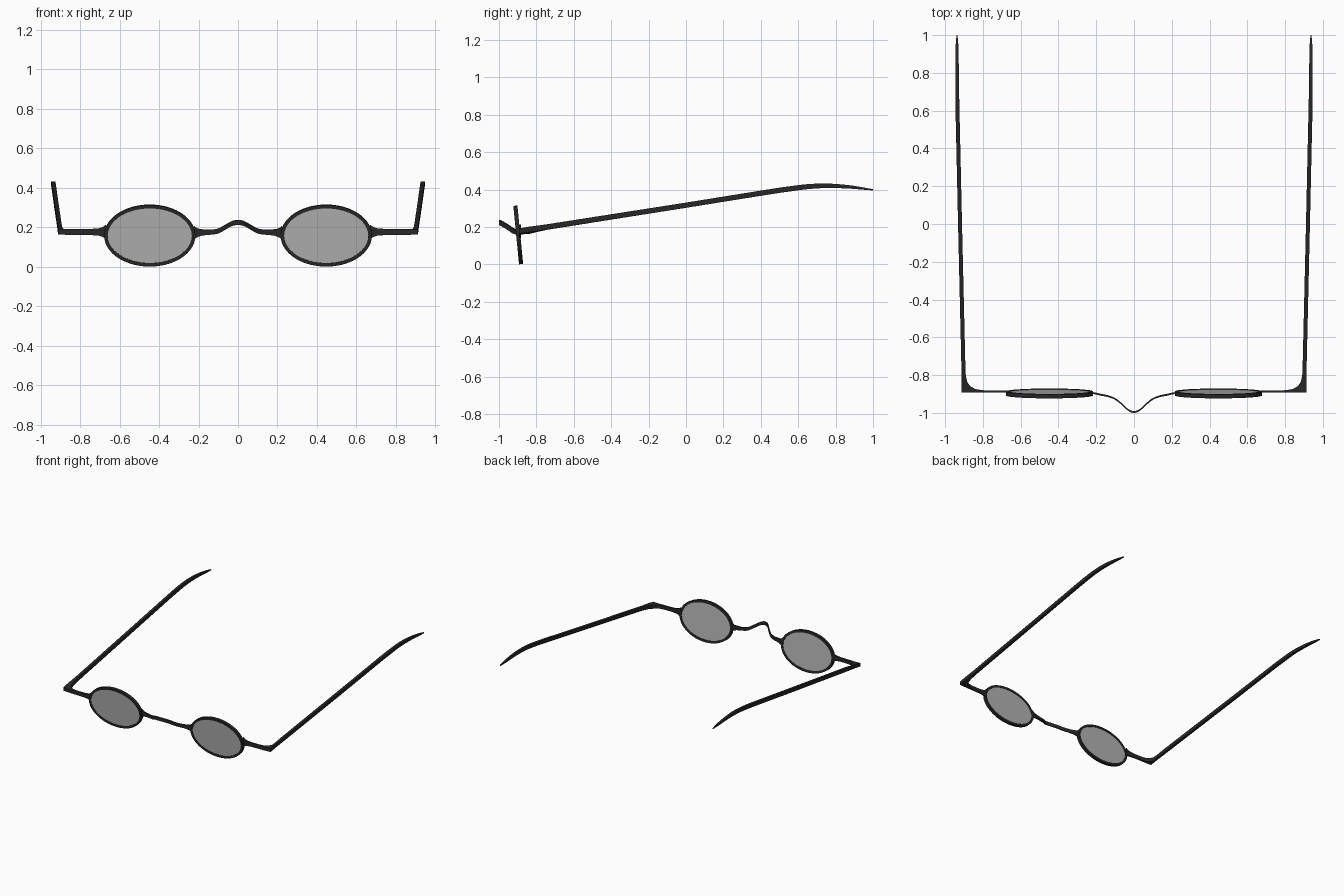
import bpy, bmesh, math
from mathutils import Vector, Matrix

if "Cube" in bpy.data.objects:
    bpy.data.objects.remove(bpy.data.objects["Cube"])


def material(name, color):
    m = bpy.data.materials.new(name)
    m.diffuse_color = color
    m.use_nodes = True
    m.node_tree.nodes["Principled BSDF"].inputs["Base Color"].default_value = m.diffuse_color
    return m


FRAME = material("dark_frame", (0.02, 0.02, 0.02, 1))
TINT = material("grey_lens", (0.45, 0.45, 0.45, 1))


def finish(name, bm, mat, mirror=True):
    bmesh.ops.recalc_face_normals(bm, faces=bm.faces)
    me = bpy.data.meshes.new(name)
    bm.to_mesh(me)
    bm.free()
    me.materials.append(mat)
    ob = bpy.data.objects.new(name, me)
    bpy.context.collection.objects.link(ob)
    if mirror:
        ob.modifiers.new("mirror", 'MIRROR').use_mirror_merge = False
    bpy.ops.object.select_all(action='DESELECT')
    ob.select_set(True)
    bpy.context.view_layer.objects.active = ob
    bpy.ops.object.shade_smooth_by_angle(angle=math.radians(35))
    return ob


def smooth_rows(rows, n):
    """Catmull-Rom interpolation between rows of numbers."""
    out = []
    for i in range(len(rows) - 1):
        a, b = rows[max(i - 1, 0)], rows[i]
        c, d = rows[i + 1], rows[min(i + 2, len(rows) - 1)]
        for k in range(n):
            t = k / n
            out.append([0.5 * (2*q + (r - p)*t + (2*p - 5*q + 4*r - s)*t*t
                               + (3*q - p - 3*r + s)*t**3)
                        for p, q, r, s in zip(a, b, c, d)])
    return out + [rows[-1]]


def strip(name, rows, mirror):
    """Rectangular bar; each row: outer x, y, inner x, y, mid z, height."""
    bm = bmesh.new()
    loops = []
    for ox, oy, ix, iy, z, h in rows:
        loops.append([bm.verts.new(p) for p in (
            (ox, oy, z - h/2), (ox, oy, z + h/2),
            (ix, iy, z + h/2), (ix, iy, z - h/2))])
    for a, b in zip(loops, loops[1:]):
        for j in range(4):
            k = (j + 1) % 4
            bm.faces.new((a[j], a[k], b[k], b[j]))
    bm.faces.new(loops[0])
    bm.faces.new(loops[-1])
    return finish(name, bm, FRAME, mirror)


# Rims and lenses, leaning slightly forward at the top
N, RX, RZ, WALL, HALF = 72, 0.231, 0.157, 0.018, 0.011
PLACE = Matrix.Translation((0.447, -0.897, 0.158)) @ Matrix.Rotation(math.radians(5.6), 4, 'X')


def oval(bm, inset, y):
    return [bm.verts.new(PLACE @ Vector(((RX - inset) * math.cos(2*math.pi*i/N), y,
                                         (RZ - inset) * math.sin(2*math.pi*i/N))))
            for i in range(N)]


bm = bmesh.new()
rings = [oval(bm, 0, -HALF), oval(bm, 0, HALF), oval(bm, WALL, HALF), oval(bm, WALL, -HALF)]
for j in range(4):
    a, b = rings[j], rings[(j + 1) % 4]
    for i in range(N):
        k = (i + 1) % N
        bm.faces.new((a[i], a[k], b[k], b[i]))
finish("rim", bm, FRAME)

# Lens: a thin solid disc whose back sits almost flush with the rim
bm = bmesh.new()
front, back = oval(bm, WALL - 0.003, -0.008), oval(bm, WALL - 0.003, 0.008)
bm.faces.new(front)
bm.faces.new(back)
for i in range(N):
    k = (i + 1) % N
    bm.faces.new((front[i], front[k], back[k], back[i]))
finish("lens", bm, TINT)

# Nose bridge: x, y, z, height of one half, mirrored into a full path
half = [(0.0, -0.995, 0.224, 0.026), (0.03, -0.985, 0.219, 0.026),
        (0.065, -0.953, 0.200, 0.026), (0.10, -0.926, 0.181, 0.026),
        (0.14, -0.911, 0.175, 0.026), (0.18, -0.903, 0.174, 0.032),
        (0.205, -0.897, 0.172, 0.045), (0.224, -0.895, 0.172, 0.072)]
path = [(-x, y, z, h) for x, y, z, h in reversed(half[1:])] + half
strip("nose_bridge", smooth_rows([(x, y - 0.005, x, y + 0.005, z, h)
                                  for x, y, z, h in path], 5), False)

# Hinge end piece: flares at the rim, fillets inside the corner
hinge = [(0.668, 0.010, 0.176, 0.075), (0.685, 0.010, 0.176, 0.050),
         (0.705, 0.010, 0.176, 0.038), (0.74, 0.010, 0.176, 0.032),
         (0.80, 0.012, 0.176, 0.030), (0.84, 0.018, 0.176, 0.029)]
arm = [(x, -0.892, x, -0.892 + t, z, h) for x, t, z, h in hinge]
arm += [(0.875, -0.892, 0.866, -0.860, 0.176, 0.028),
        (0.912, -0.892, 0.884, -0.835, 0.178, 0.028),
        (0.913, -0.840, 0.891, -0.795, 0.188, 0.028),
        (0.914, -0.750, 0.893, -0.740, 0.200, 0.028)]

# Temple: straight run, then a gentle droop to a thin tip (x, y, width, z, height)
tail = [(0.921, 0.0, 0.021, 0.317, 0.028), (0.931, 0.45, 0.021, 0.389, 0.028),
        (0.9335, 0.56, 0.021, 0.405, 0.028), (0.935, 0.65, 0.020, 0.416, 0.027),
        (0.936, 0.75, 0.020, 0.421, 0.024), (0.937, 0.86, 0.018, 0.416, 0.019),
        (0.937, 0.94, 0.015, 0.407, 0.013), (0.937, 1.0, 0.005, 0.399, 0.006)]
arm += [(x + w/2, y, x - w/2, y, z, h) for x, y, w, z, h in smooth_rows(tail, 4)]
strip("temple_arm", arm, True)
